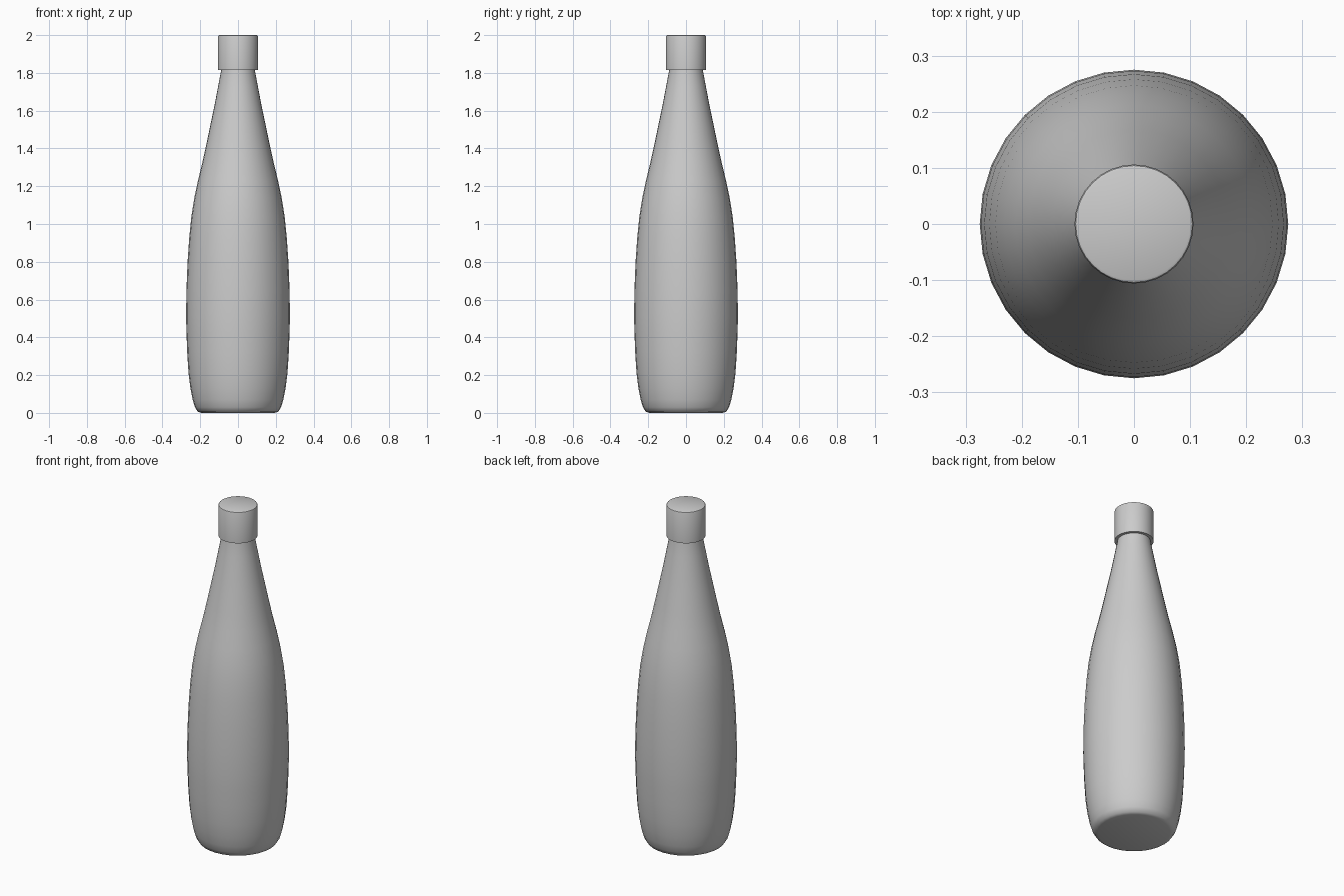
import bpy, bmesh, math

if "Cube" in bpy.data.objects:
    bpy.data.objects.remove(bpy.data.objects["Cube"])

SEGMENTS = 32


def lathe(name, profile):
    """Revolve (radius, height) points around z and close both ends."""
    bm = bmesh.new()
    rings = []
    for r, z in profile:
        rings.append([bm.verts.new((r * math.cos(2 * math.pi * i / SEGMENTS),
                                    r * math.sin(2 * math.pi * i / SEGMENTS), z))
                      for i in range(SEGMENTS)])
    for low, high in zip(rings, rings[1:]):
        for i in range(SEGMENTS):
            j = (i + 1) % SEGMENTS
            bm.faces.new((low[i], low[j], high[j], high[i]))
    bm.faces.new(rings[0][::-1])
    bm.faces.new(rings[-1])
    mesh = bpy.data.meshes.new(name)
    bm.to_mesh(mesh)
    bm.free()
    obj = bpy.data.objects.new(name, mesh)
    bpy.context.collection.objects.link(obj)
    bpy.ops.object.select_all(action='DESELECT')
    bpy.context.view_layer.objects.active = obj
    obj.select_set(True)
    bpy.ops.object.shade_smooth_by_angle(angle=math.radians(40))
    return obj


# Bottle body: rounded base, full belly, long tapering neck running into the cap
lathe("bottle_body", [
    (0.195, 0.0), (0.213, 0.006), (0.228, 0.03), (0.240, 0.07), (0.252, 0.13),
    (0.262, 0.21), (0.269, 0.32), (0.273, 0.43), (0.275, 0.51), (0.273, 0.65),
    (0.267, 0.80), (0.258, 0.93), (0.247, 1.04), (0.231, 1.14), (0.212, 1.23),
    (0.190, 1.32), (0.168, 1.42), (0.145, 1.53), (0.124, 1.63), (0.105, 1.73),
    (0.088, 1.82), (0.085, 1.86),
])

# Cap: plain cylinder with a slightly softened top edge
lathe("cap", [
    (0.106, 1.815), (0.106, 1.993), (0.104, 1.998), (0.100, 2.0),
])
